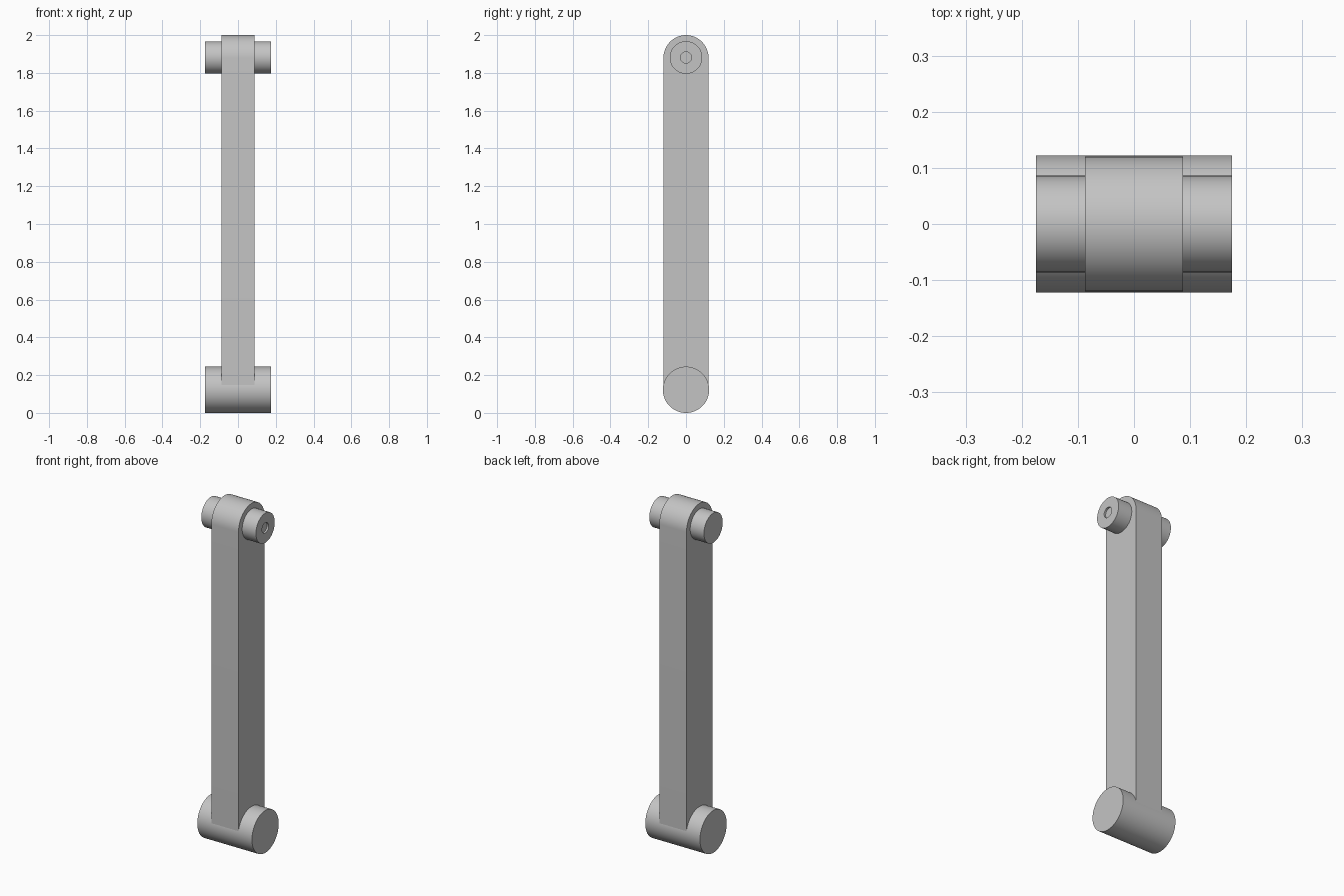
import bpy, bmesh, math
from mathutils import Matrix, Vector

cube = bpy.data.objects.get("Cube")
if cube:
    bpy.data.objects.remove(cube)

grey = bpy.data.materials.new("plain grey")
grey.use_nodes = True
colour = (0.55, 0.55, 0.55, 1)
grey.diffuse_color = colour
grey.node_tree.nodes["Principled BSDF"].inputs["Base Color"].default_value = colour

R = 0.1225           # foot barrel and arm end radius
TOP = 2 - R          # height of the upper pivot
SEG = 64


def finish(name, bm):
    bmesh.ops.recalc_face_normals(bm, faces=bm.faces)
    mesh = bpy.data.meshes.new(name)
    bm.to_mesh(mesh)
    bm.free()
    mesh.materials.append(grey)
    obj = bpy.data.objects.new(name, mesh)
    bpy.context.collection.objects.link(obj)
    bpy.ops.object.select_all(action="DESELECT")
    obj.select_set(True)
    bpy.context.view_layer.objects.active = obj
    bpy.ops.object.shade_smooth_by_angle(angle=math.radians(30))
    return obj


def barrel(radius, z, half_length):
    bm = bmesh.new()
    turn = Matrix.Translation((0, 0, z)) @ Matrix.Rotation(math.pi / 2, 4, "Y")
    bmesh.ops.create_cone(bm, cap_ends=True, segments=SEG, radius1=radius,
                          radius2=radius, depth=2 * half_length, matrix=turn)
    return bm


# Foot barrel
finish("foot_barrel", barrel(R, R, 0.175))

# Upper pin with a small dimple in its left end
pin = barrel(0.086, TOP + 0.004, 0.175)
pin.normal_update()
end = max(pin.faces, key=lambda f: f.calc_center_median().x)
bmesh.ops.inset_region(pin, faces=[end], thickness=0.056)
rim = bmesh.ops.extrude_discrete_faces(pin, faces=[end])["faces"][0]
bmesh.ops.translate(pin, verts=rim.verts, vec=(-0.01, 0, 0))
finish("upper_pin", pin)

# Upright arm: straight sides and a rounded top
W = 0.12
arm = bmesh.new()
outline = [(-W, R), (W, R)]
for i in range(SEG // 2 + 1):
    a = math.pi * i / (SEG // 2)
    outline.append((W * math.cos(a), TOP + R * math.sin(a)))
side = arm.faces.new([arm.verts.new((-0.087, y, z)) for y, z in outline])
new = bmesh.ops.extrude_face_region(arm, geom=[side])["geom"]
bmesh.ops.translate(arm, vec=Vector((0.174, 0, 0)),
                    verts=[v for v in new if isinstance(v, bmesh.types.BMVert)])
finish("upright_arm", arm)
